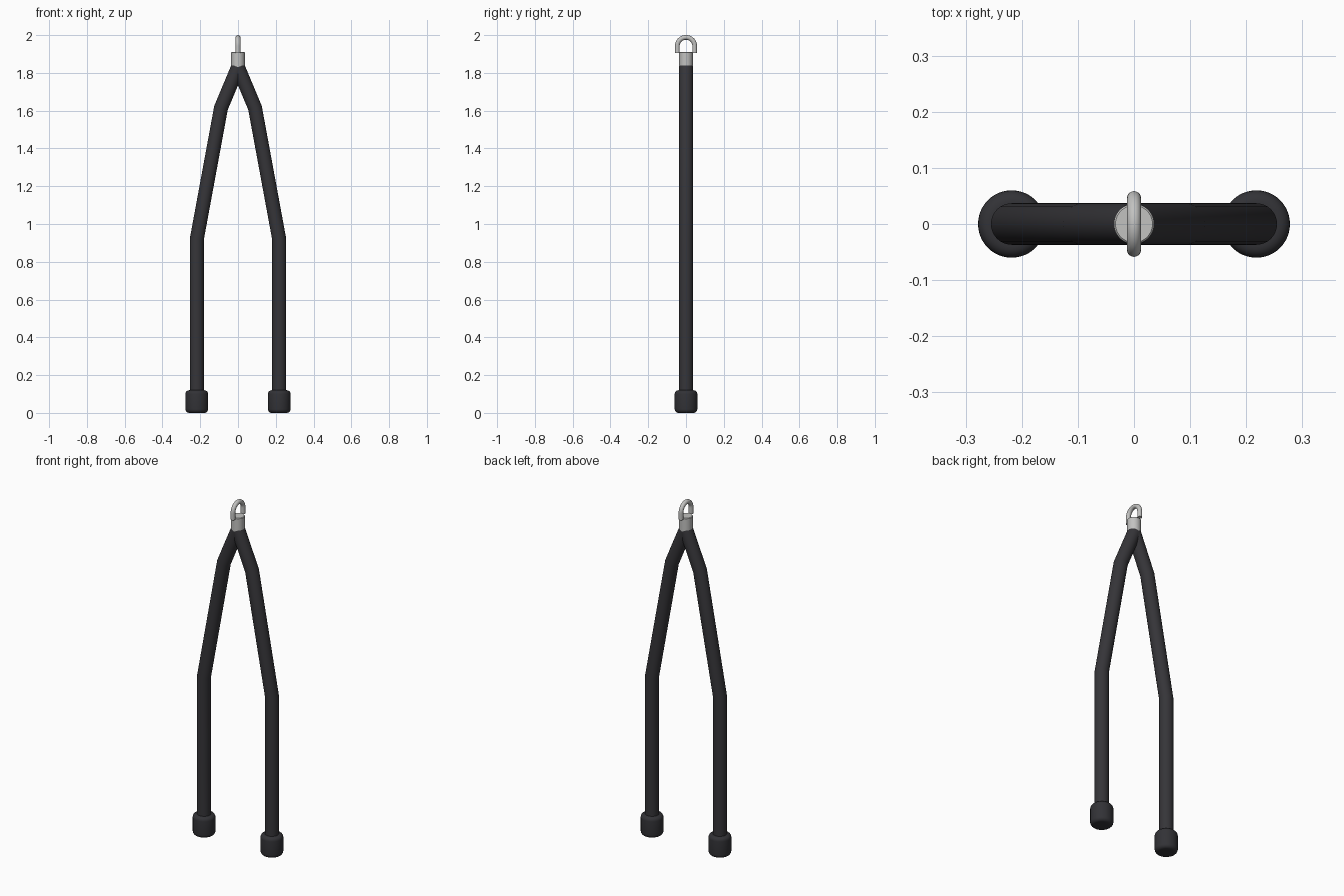
import bpy, bmesh, math
from mathutils import Vector

if "Cube" in bpy.data.objects:
    bpy.data.objects.remove(bpy.data.objects["Cube"])


def material(name, rgb):
    m = bpy.data.materials.new(name)
    m.diffuse_color = (*rgb, 1)
    m.use_nodes = True
    m.node_tree.nodes["Principled BSDF"].inputs["Base Color"].default_value = m.diffuse_color
    return m


ROPE = material("black rope", (0.036, 0.035, 0.040))
RUBBER = material("black rubber", (0.032, 0.032, 0.037))
METAL = material("silver metal", (0.54, 0.54, 0.53))


def finish(name, bm, mat, angle=40):
    bmesh.ops.recalc_face_normals(bm, faces=bm.faces)
    me = bpy.data.meshes.new(name)
    bm.to_mesh(me)
    bm.free()
    ob = bpy.data.objects.new(name, me)
    bpy.context.collection.objects.link(ob)
    me.materials.append(mat)
    bpy.ops.object.select_all(action='DESELECT')
    ob.select_set(True)
    bpy.context.view_layer.objects.active = ob
    bpy.ops.object.shade_smooth_by_angle(angle=math.radians(angle))
    return ob


def tube(name, path, normal, radius, mat, sides=32, angle=40):
    """Capped tube along a planar path, with mitred bends."""
    bm = bmesh.new()
    pts, n, rings = [Vector(p) for p in path], Vector(normal), []
    for i, p in enumerate(pts):
        a = (p - pts[max(i - 1, 0)]).normalized()
        b = (pts[min(i + 1, len(pts) - 1)] - p).normalized()
        t = (a + b).normalized()
        side = t.cross(n)
        stretch = radius / t.dot(b if i == 0 else a)
        rings.append([bm.verts.new(p + side * stretch * math.cos(w) + n * radius * math.sin(w))
                      for w in (2 * math.pi * k / sides for k in range(sides))])
    for r, s in zip(rings, rings[1:]):
        for k in range(sides):
            j = (k + 1) % sides
            bm.faces.new((r[k], r[j], s[j], s[k]))
    bm.faces.new(rings[0])
    bm.faces.new(rings[-1])
    return finish(name, bm, mat, angle)


def lathe(name, profile, x, mat, sides=48):
    """Solid of revolution about a vertical axis; profile is (radius, z)."""
    bm = bmesh.new()
    rings = [[bm.verts.new((x + r * math.cos(2 * math.pi * k / sides),
                            r * math.sin(2 * math.pi * k / sides), z))
              for k in range(sides)] for r, z in profile]
    for r, s in zip(rings, rings[1:]):
        for k in range(sides):
            j = (k + 1) % sides
            bm.faces.new((r[k], r[j], s[j], s[k]))
    bm.faces.new(rings[0])
    bm.faces.new(rings[-1])
    return finish(name, bm, mat)


# Rounded profile of the rope end stoppers
R, H, B = 0.06, 0.12, 0.02
arc = [i * math.pi / 10 for i in range(6)]
stopper = [(R - B + B * math.sin(a), B - B * math.cos(a)) for a in arc]
stopper += [(R - B + B * math.cos(a), H - B + B * math.sin(a)) for a in arc]

# Two rope legs with stoppers
for s, label in ((-1, "left"), (1, "right")):
    path = [(s * x, 0, z) for x, z in ((0.218, 0.03), (0.218, 0.92), (0.09, 1.615), (0, 1.83))]
    tube(label + "_rope", path, (0, 1, 0), 0.037, ROPE, angle=25)
    lathe(label + "_stopper", stopper, s * 0.218, RUBBER)

# Metal ferrule joining the ropes
lathe("ferrule", [(0.036, 1.825), (0.036, 1.907), (0.033, 1.91)], 0, METAL)

# Arched metal loop for the cable clip
loop = [(0, 0.046, 1.905)]
loop += [(0, 0.046 * math.cos(a), 1.942 + 0.046 * math.sin(a))
         for a in (math.pi * i / 24 for i in range(25))]
loop += [(0, -0.046, 1.905)]
tube("clip_loop", loop, (1, 0, 0), 0.0125, METAL, sides=20)
